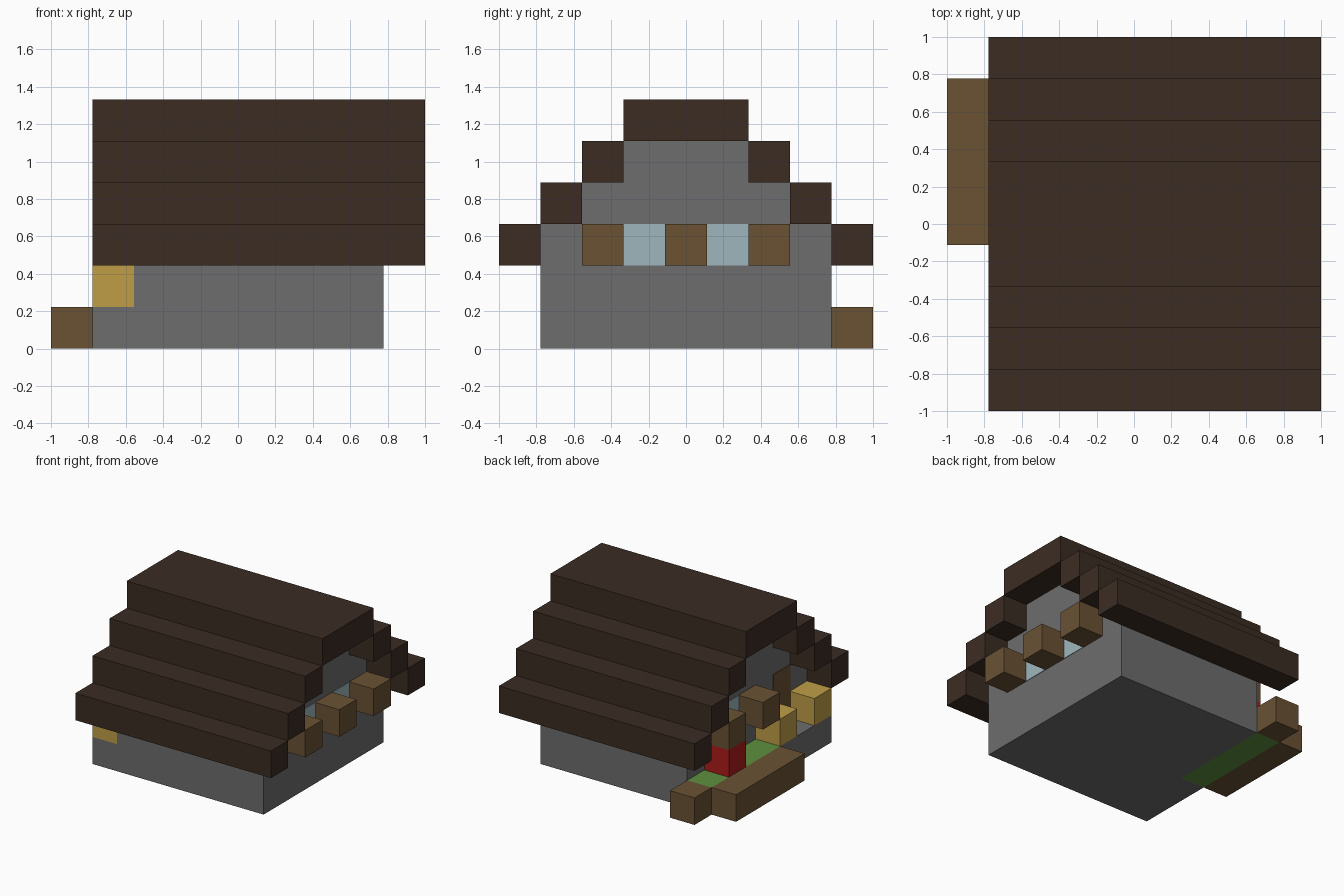
import bpy
import bmesh

U = 2 / 9  # one block; positions below are counted in blocks

default = bpy.data.objects.get("Cube")
if default:
    bpy.data.objects.remove(default, do_unlink=True)


def material(name, rgb):
    linear = [((c / 255 + 0.055) / 1.055) ** 2.4 for c in rgb] + [1]
    mat = bpy.data.materials.new(name)
    mat.use_nodes = True
    mat.diffuse_color = linear
    bsdf = next(n for n in mat.node_tree.nodes if n.type == "BSDF_PRINCIPLED")
    bsdf.inputs["Base Color"].default_value = linear
    bsdf.inputs["Roughness"].default_value = 0.9
    return mat


STONE = material("grey stone", (109, 109, 109))
ROOF = material("dark roof wood", (59, 44, 35))
WOOD = material("brown wood", (106, 82, 52))
GLASS = material("pale blue glass", (158, 182, 189))
GOLD = material("golden yellow", (191, 158, 71))
GRASS = material("grass green", (95, 144, 63))
RED = material("flower red", (174, 26, 26))


def make_object(name, bm, mat):
    bmesh.ops.recalc_face_normals(bm, faces=bm.faces)
    mesh = bpy.data.meshes.new(name)
    bm.to_mesh(mesh)
    bm.free()
    mesh.materials.append(mat)
    obj = bpy.data.objects.new(name, mesh)
    bpy.context.collection.objects.link(obj)
    return obj


def block(name, mat, xs, ys, zs):
    """Box between block coordinates (low, high) on each axis."""
    bm = bmesh.new()
    bmesh.ops.create_cube(bm, size=1)
    for v in bm.verts:
        pos = [span[0] if c < 0 else span[1] for c, span in zip(v.co, (xs, ys, zs))]
        v.co = (pos[0] * U - 1, pos[1] * U - 1, pos[2] * U)
    return make_object(name, bm, mat)


# House body: stepped gable profile extruded along x
half = [(3.5, 0), (3.5, 3), (2.5, 3), (2.5, 4), (1.5, 4), (1.5, 5)]
profile = half + [(-y, z) for y, z in reversed(half)]
bm = bmesh.new()
gable = bm.faces.new([bm.verts.new((2 * U - 1, y * U, z * U)) for y, z in profile])
extruded = bmesh.ops.extrude_face_region(bm, geom=[gable])["geom"]
bmesh.ops.translate(bm, vec=(6 * U, 0, 0),
                    verts=[g for g in extruded if isinstance(g, bmesh.types.BMVert)])
make_object("house_body", bm, STONE)

# Roof: stepped beams on both slopes and a wide ridge
for step in range(3):
    z = (step + 2, step + 3)
    block(f"roof_beam_front_{step}", ROOF, (1, 9), (step, step + 1), z)
    block(f"roof_beam_back_{step}", ROOF, (1, 9), (8 - step, 9 - step), z)
block("roof_ridge", ROOF, (1, 9), (3, 6), (5, 6))

# Windows: glass plates between projecting wooden frames
PLATE = 0.02
for y in (3, 5):
    block(f"window_glass_left_{y}", GLASS, (8, 8 + PLATE), (y, y + 1), (2, 3))
for y in (2, 4, 6):
    block(f"window_frame_left_{y}", WOOD, (8, 9), (y, y + 1), (2, 3))
block("window_glass_right", GLASS, (2 - PLATE, 2), (5, 6), (2, 3))
for y in (4, 6):
    block(f"window_frame_right_{y}", WOOD, (1, 2), (y, y + 1), (2, 3))

# Entrance: door plate, stone doorstep and golden posts
block("door", WOOD, (2 - PLATE, 2), (2, 3), (1, 3))
block("doorstep", STONE, (1, 2), (1, 4), (0, 1))
for y in (1, 3):
    block(f"entrance_post_{y}", GOLD, (1, 2), (y, y + 1), (1, 2))

# Flower bed
block("flower_bed_grass", GRASS, (1, 2), (4, 8), (0, 1))
block("flower_bed_side", WOOD, (0, 1), (4, 8), (0, 1))
block("flower_bed_end", WOOD, (1, 2), (8, 9), (0, 1))
block("flower", RED, (1, 2), (6, 7), (1, 2))
